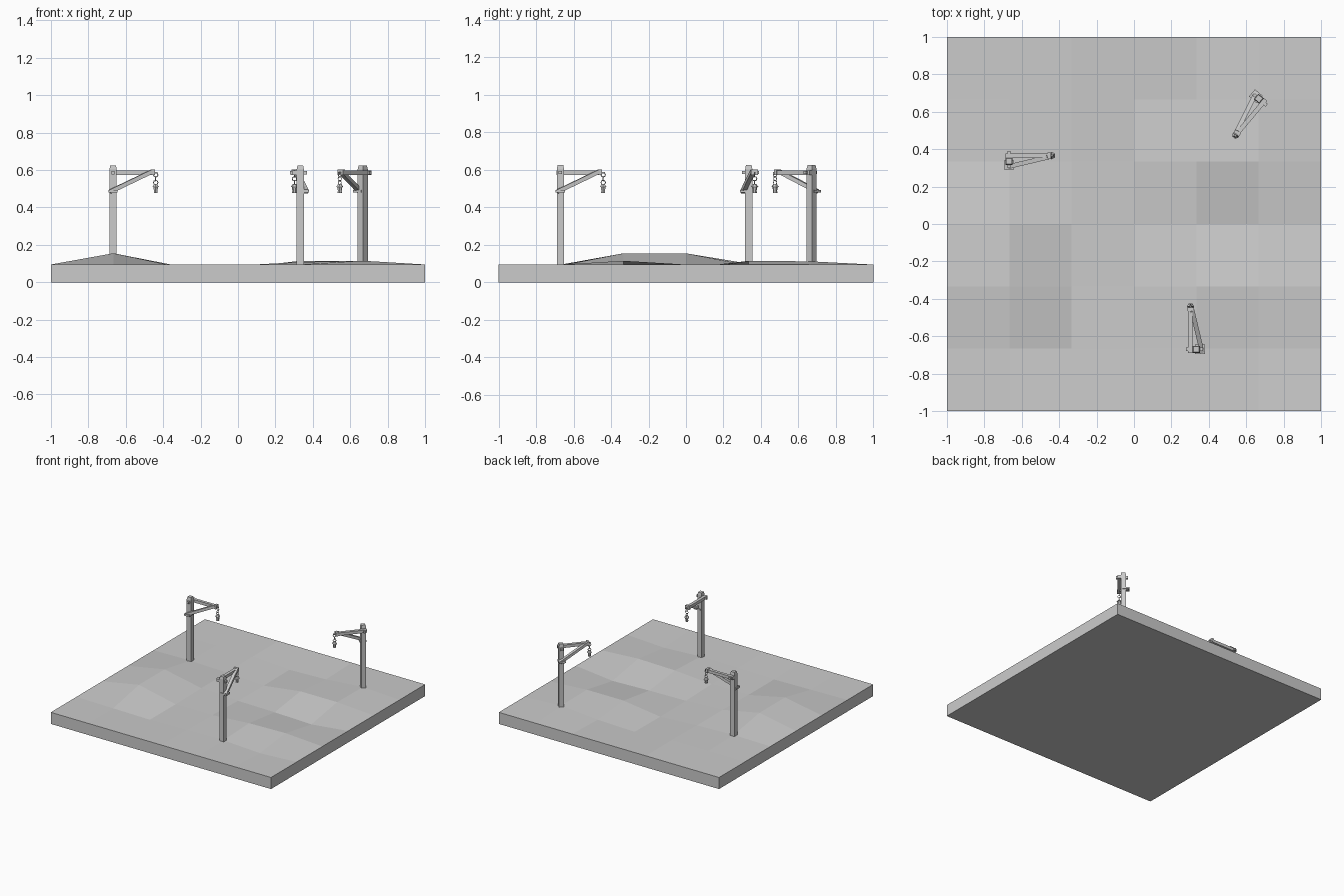
import bpy, bmesh, math
from mathutils import Matrix, Vector

if "Cube" in bpy.data.objects:
    bpy.data.objects.remove(bpy.data.objects["Cube"])


def finish(name, bm, parent_matrix=None):
    bmesh.ops.recalc_face_normals(bm, faces=bm.faces)
    me = bpy.data.meshes.new(name)
    bm.to_mesh(me)
    bm.free()
    ob = bpy.data.objects.new(name, me)
    bpy.context.collection.objects.link(ob)
    if parent_matrix:
        ob.matrix_world = parent_matrix
    return ob


def box(bm, center, size, rot=None):
    m = Matrix.Translation(center) @ (rot or Matrix()) @ Matrix.Diagonal((*size, 1))
    return bmesh.ops.create_cube(bm, size=1, matrix=m)["verts"]


def beam(bm, a, b, w, h):
    # rectangular beam between two points
    a, b = Vector(a), Vector(b)
    rot = (b - a).to_track_quat('X', 'Z').to_matrix().to_4x4()
    return box(bm, (a + b) / 2, ((b - a).length, w, h), rot)


def cone(bm, z0, z1, r0, r1, center, n=6):
    bmesh.ops.create_cone(bm, cap_ends=True, segments=n, radius1=r0, radius2=r1, depth=z1 - z0,
                          matrix=Matrix.Translation((center[0], center[1], (z0 + z1) / 2)))


def ring(bm, center, radius, tube, rot, n=8, m=4):
    # small chain link
    grid = []
    for i in range(n):
        a = 2 * math.pi * i / n
        row = []
        for j in range(m):
            b = 2 * math.pi * j / m
            r = radius + tube * math.cos(b)
            p = rot @ Vector((r * math.cos(a), tube * math.sin(b), r * math.sin(a)))
            row.append(bm.verts.new(p + Vector(center)))
        grid.append(row)
    for i in range(n):
        for j in range(m):
            k, l = (i + 1) % n, (j + 1) % m
            bm.faces.new((grid[i][j], grid[k][j], grid[k][l], grid[i][l]))


# Ground slab: 6 x 6 tiles, inner corner heights from back row to front row
EDGE = 0.095
heights = [
    (.095, .095, .075, .085, .112),
    (.100, .090, .072, .115, .115),
    (.155, .090, .075, .070, .060),
    (.155, .085, .085, .108, .115),
    (.090, .085, .090, .095, .078),
]
bm = bmesh.new()
bmesh.ops.create_grid(bm, x_segments=6, y_segments=6, size=1)
border = [e for e in bm.edges if e.is_boundary]
for v in bm.verts:
    c, r = round((v.co.x + 1) * 3), round((1 - v.co.y) * 3)
    v.co.z = heights[r - 1][c - 1] if 0 < c < 6 and 0 < r < 6 else EDGE
skirt = bmesh.ops.extrude_edge_only(bm, edges=border)["geom"]
for v in skirt:
    if isinstance(v, bmesh.types.BMVert):
        v.co.z = 0
bmesh.ops.holes_fill(bm, edges=[e for e in bm.edges if e.is_boundary], sides=0)
finish("ground_tile", bm)


def lamp_post(index, x, y, angle):
    place = Matrix.Translation((x, y, 0)) @ Matrix.Rotation(math.radians(angle), 4, 'Z')

    # square post with a tapered top
    bm = bmesh.new()
    box(bm, (0, 0, .3325), (.038, .038, .545))
    for v in box(bm, (0, 0, .615), (.038, .038, .02)):
        if v.co.z > .615:
            v.co.x *= .8
            v.co.y *= .8
    finish(f"post_{index}", bm, place)

    # arm on one side, brace crossing from the other side
    bm = bmesh.new()
    box(bm, (.1, .031, .586), (.24, .024, .024))
    beam(bm, (-.015, -.031, .485), (.208, .022, .592), .024, .022)
    finish(f"arm_and_brace_{index}", bm, place)

    # pegs fixing the beams
    bm = bmesh.new()
    box(bm, (0, .01, .586), (.018, .09, .018))
    box(bm, (0, -.02, .487), (.05, .055, .014))
    box(bm, (.214, .03, .588), (.018, .036, .03))
    finish(f"pegs_{index}", bm, place)

    # chain links
    cx, cy = .228, .031
    bm = bmesh.new()
    box(bm, (cx - .002, cy, .586), (.024, .008, .008))
    turn = Matrix.Rotation(math.pi / 2, 3, 'Z')
    ring(bm, (cx, cy, .574), .012, .0025, Matrix.Identity(3))
    ring(bm, (cx, cy, .553), .012, .0025, turn)
    ring(bm, (cx, cy, .533), .012, .0025, Matrix.Identity(3))
    finish(f"chain_{index}", bm, place)

    # hanging lantern
    bm = bmesh.new()
    cone(bm, .510, .525, .020, .009, (cx, cy))
    cone(bm, .484, .511, .010, .015, (cx, cy))
    cone(bm, .478, .485, .012, .012, (cx, cy))
    finish(f"lantern_{index}", bm, place)


lamp_post(1, -.668, .335, 0)
lamp_post(2, .333, -.67, 90)
lamp_post(3, .667, .67, 230)
